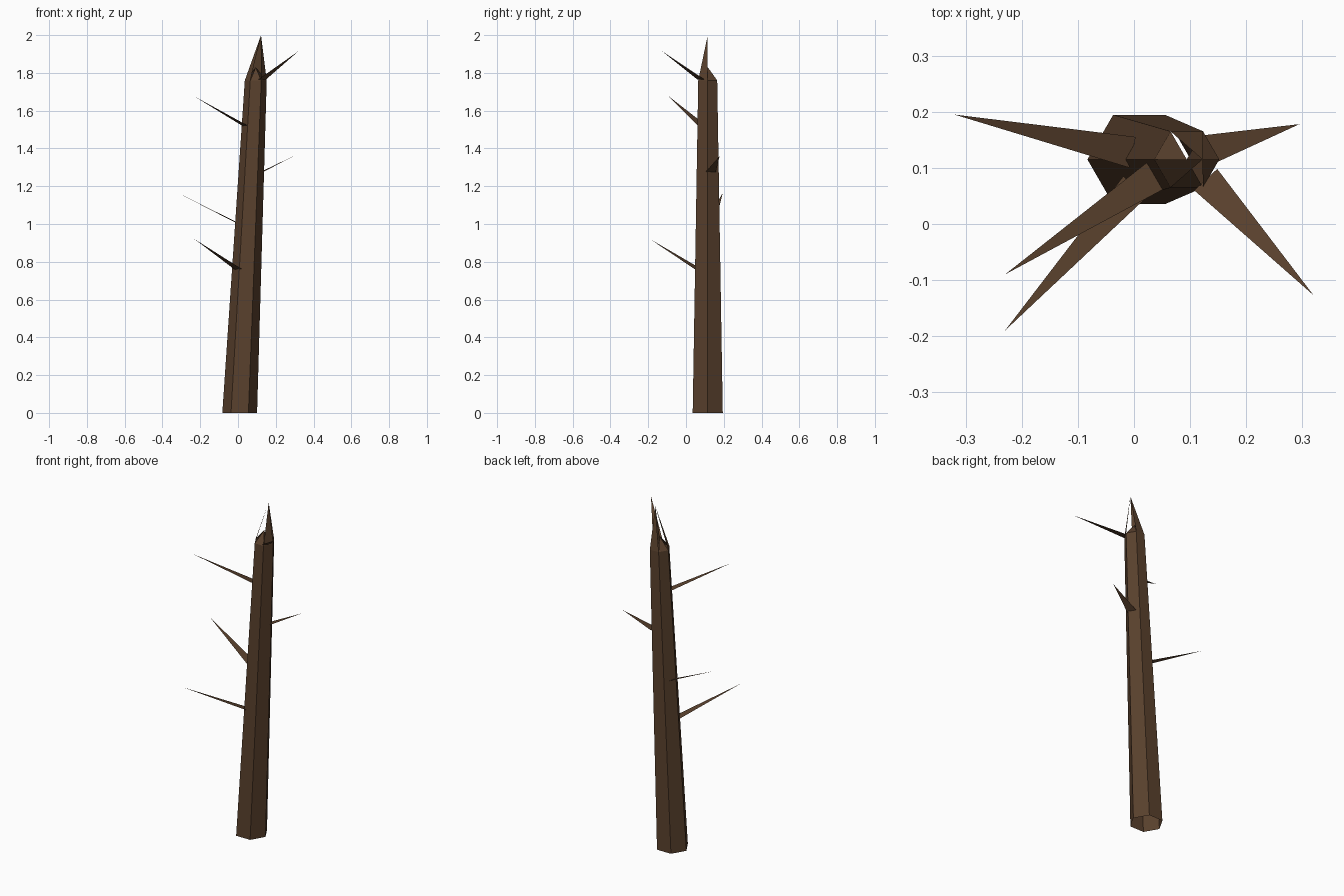
import bpy
import math
from mathutils import Vector

if "Cube" in bpy.data.objects:
    bpy.data.objects.remove(bpy.data.objects["Cube"])

bark = bpy.data.materials.new("bark")
bark.diffuse_color = (0.10, 0.052, 0.026, 1)
bark.use_nodes = True
bark.node_tree.nodes["Principled BSDF"].inputs["Base Color"].default_value = bark.diffuse_color

BASE, TOP = Vector((0.009, 0.115, 0)), Vector((0.094, 0.115, 1.76))
R_BASE, R_TOP = 0.092, 0.058


def add_mesh(name, verts, faces):
    mesh = bpy.data.meshes.new(name)
    mesh.from_pydata(verts, [], faces)
    mesh.materials.append(bark)
    obj = bpy.data.objects.new(name, mesh)
    bpy.context.collection.objects.link(obj)
    return obj


def ring(center, radius):
    return [center + Vector((math.cos(a), math.sin(a), 0)) * radius
            for a in (math.radians(60 * i) for i in range(6))]


# Leaning, open six-sided trunk with a broken top: tall and short splinters alternate
verts = ring(BASE, R_BASE) + ring(TOP, R_TOP)
verts += [Vector((0.122, 0.115, 2.0)), Vector((0.094, 0.115, 1.83))]
faces = []
for i in range(6):
    j = (i + 1) % 6
    faces.append((i, j, j + 6, i + 6))
    faces.append((i + 6, j + 6, 12 if i % 2 else 13))
add_mesh("trunk", verts, faces)

# Dead branches: flat tapering blades, (tip, height where it meets the trunk)
branches = [
    ((-0.23, -0.19, 0.92), 0.76),
    ((-0.32, 0.195, 1.165), 1.005),
    ((0.295, 0.178, 1.36), 1.275),
    ((-0.23, -0.09, 1.675), 1.52),
    ((0.32, -0.127, 1.915), 1.765),
]
for n, (tip, z) in enumerate(branches, 1):
    tip = Vector(tip)
    t = z / TOP.z
    axis = BASE.lerp(TOP, t)
    out = Vector((tip.x - axis.x, tip.y - axis.y, 0)).normalized()
    root = axis + out * (R_BASE + (R_TOP - R_BASE) * t) * 0.85
    side = Vector((-out.y, out.x, 0)) * 0.028
    add_mesh(f"branch_{n}", [root - side, tip, root + side], [(0, 1, 2)])
